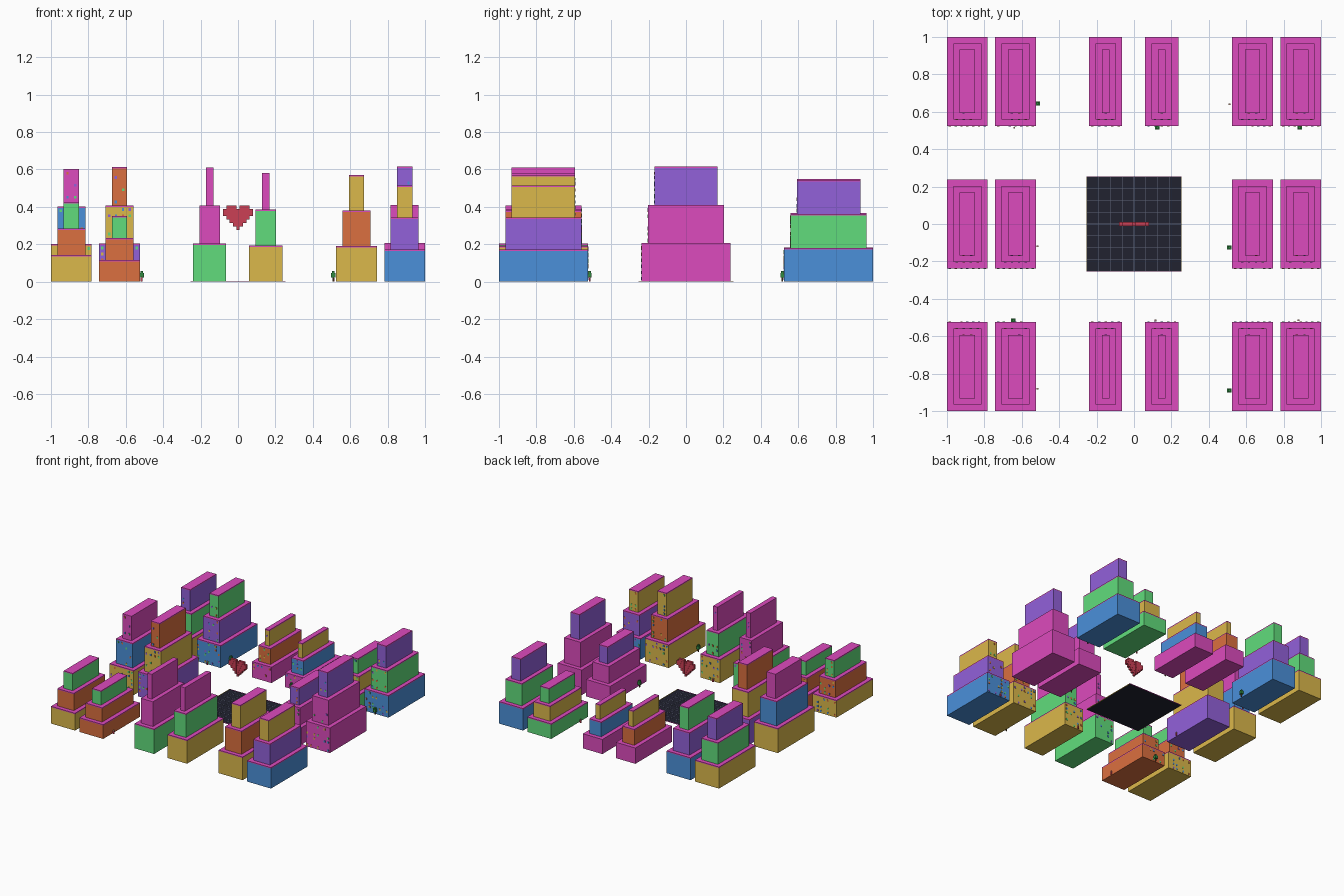
import bpy, bmesh, random
from mathutils import Matrix

if "Cube" in bpy.data.objects:
    bpy.data.objects.remove(bpy.data.objects["Cube"])

random.seed(4)
COLORS = {
    "yellow": (0.71, 0.48, 0.07), "orange": (0.71, 0.16, 0.05),
    "green": (0.12, 0.72, 0.20), "magenta": (0.72, 0.07, 0.51),
    "purple": (0.29, 0.12, 0.70), "blue": (0.07, 0.28, 0.70),
    "dark": (0.015, 0.016, 0.03), "line": (0.12, 0.14, 0.2),
    "red": (0.6, 0.05, 0.09), "leaf": (0.03, 0.25, 0.05),
    "bark": (0.1, 0.05, 0.02), "skin": (0.7, 0.42, 0.3)}
MATS = {}
for key, c in COLORS.items():
    MATS[key] = bpy.data.materials.new(key)
    MATS[key].diffuse_color = (*c, 1)


def boxes(name, color, items):
    """One object from axis-aligned boxes given as (x0, x1, y0, y1, z0, z1)."""
    bm = bmesh.new()
    for x0, x1, y0, y1, z0, z1 in items:
        m = Matrix.Translation(((x0 + x1) / 2, (y0 + y1) / 2, (z0 + z1) / 2))
        m = m @ Matrix.Diagonal((x1 - x0, y1 - y0, z1 - z0, 1))
        bmesh.ops.create_cube(bm, size=1, matrix=m)
    me = bpy.data.meshes.new(name)
    bm.to_mesh(me)
    bm.free()
    me.materials.append(MATS[color])
    ob = bpy.data.objects.new(name, me)
    bpy.context.collection.objects.link(ob)
    return ob


def block(x, y, z, w, d, h):
    """Box centred on x, y and standing on z."""
    return (x - w / 2, x + w / 2, y - d / 2, y + d / 2, z, z + h)


# Street grid: column and row extents
COLS = [(-1, -.782), (-.742, -.525), (-.24, -.063), (.06, .237), (.525, .742), (.782, 1)]
ROWS = [(-1, -.525), (-.237, .237), (.525, 1)]

# Towers: column, row, total height, tier colours from the ground up
TOWERS = [
    (0, 0, .425, "yellow orange green"), (1, 0, .35, "orange orange green"),
    (2, 0, .61, "green magenta magenta"), (3, 0, .58, "yellow green magenta"),
    (4, 0, .57, "yellow orange yellow"), (5, 0, .515, "blue purple yellow"),
    (0, 1, .603, "yellow blue magenta"), (1, 1, .613, "purple yellow orange"),
    (4, 1, .42, "magenta magenta purple"), (5, 1, .617, "magenta magenta purple"),
    (0, 2, .53, "yellow green purple"), (1, 2, .55, "blue purple green"),
    (2, 2, .39, "magenta orange yellow"), (3, 2, .36, "magenta blue yellow"),
    (4, 2, .37, "green yellow green"), (5, 2, .543, "blue green purple")]

SLAB, INSET = .008, .034
WINDOW_COLORS = ["yellow", "orange", "green", "blue", "purple"]
windows = {c: [] for c in WINDOW_COLORS}
for col, row, height, tiers in TOWERS:
    step = height / 3
    for i, color in enumerate(tiers.split()):
        k = i * INSET
        x0, x1 = COLS[col][0] + k, COLS[col][1] - k
        y0, y1 = ROWS[row][0] + k, ROWS[row][1] - k
        z0, z1 = i * step, (i + 1) * step
        boxes("tower_tier", color, [(x0, x1, y0, y1, z0, z1 - SLAB)])
        boxes("roof_slab", "magenta", [(x0, x1, y0, y1, z1 - SLAB, z1)])
        # Lit windows on the street-facing end
        face = y1 if row == 0 else y0
        nx, nz = max(1, int((x1 - x0) / .03)), max(2, int(step / .03))
        for a in range(nx):
            for b in range(nz):
                if random.random() < .35:
                    wx = x0 + (a + .5) * (x1 - x0) / nx
                    wz = z0 + (b + .3) * (step - SLAB) / nz
                    c = random.choice([w for w in WINDOW_COLORS if w != color])
                    windows[c].append(block(wx, face, wz, .013, .005, .015))
for c, items in windows.items():
    boxes("windows_" + c, c, items)

# Central plaza with tile lines and border
P = .25
boxes("plaza_floor", "dark", [(-P, P, -P, P, 0, .003)])
lines = []
for i in range(1, 8):
    t = -P + i * 2 * P / 8
    lines += [block(t, 0, .002, .003, 2 * P, .002), block(0, t, .002, 2 * P, .003, .002)]
boxes("plaza_tile_lines", "line", lines)
boxes("plaza_border_x", "magenta", [block(0, s * (P + .002), 0, 2 * P + .008, .004, .005) for s in (-1, 1)])
boxes("plaza_border_y", "yellow", [block(s * (P + .002), 0, 0, .004, 2 * P, .005) for s in (-1, 1)])

# Floating heart of cubes
HEART = [".XXX.XXX.", "XXXXXXXXX", "XXXXXXXXX", ".XXXXXXX.",
         "..XXXXX..", "...XXX...", "....X...."]
W, H = .0178, .0188
boxes("floating_heart", "red",
      [block((c - 4) * W, 0, .407 - (r + 1) * H, W * .98, .02, H * .98)
       for r, line in enumerate(HEART) for c, ch in enumerate(line) if ch == "X"])

# Street trees
TREES = [(-.515, .645), (.125, .515), (.885, .515), (.51, -.125), (-.645, -.515), (.51, -.89)]
boxes("tree_trunks", "bark", [block(x, y, 0, .008, .008, .024) for x, y in TREES])
boxes("tree_crowns", "leaf", [block(x, y, .022, .024, .022, .024) for x, y in TREES]
      + [block(x, y, .046, .014, .014, .01) for x, y in TREES])

# Pedestrians
PEOPLE = [(-.64, .515), (.51, .64), (-.515, -.12), (-.515, -.88), (.115, -.515), (.88, -.515)]
boxes("pedestrian_bodies", "red", [block(x, y, 0, .01, .008, .02) for x, y in PEOPLE])
boxes("pedestrian_heads", "skin", [block(x, y, .02, .008, .008, .008) for x, y in PEOPLE])

for m in bpy.data.materials:
    if m.users and not m.is_grease_pencil:
        m.use_nodes = True
        m.node_tree.nodes["Principled BSDF"].inputs["Base Color"].default_value = m.diffuse_color
